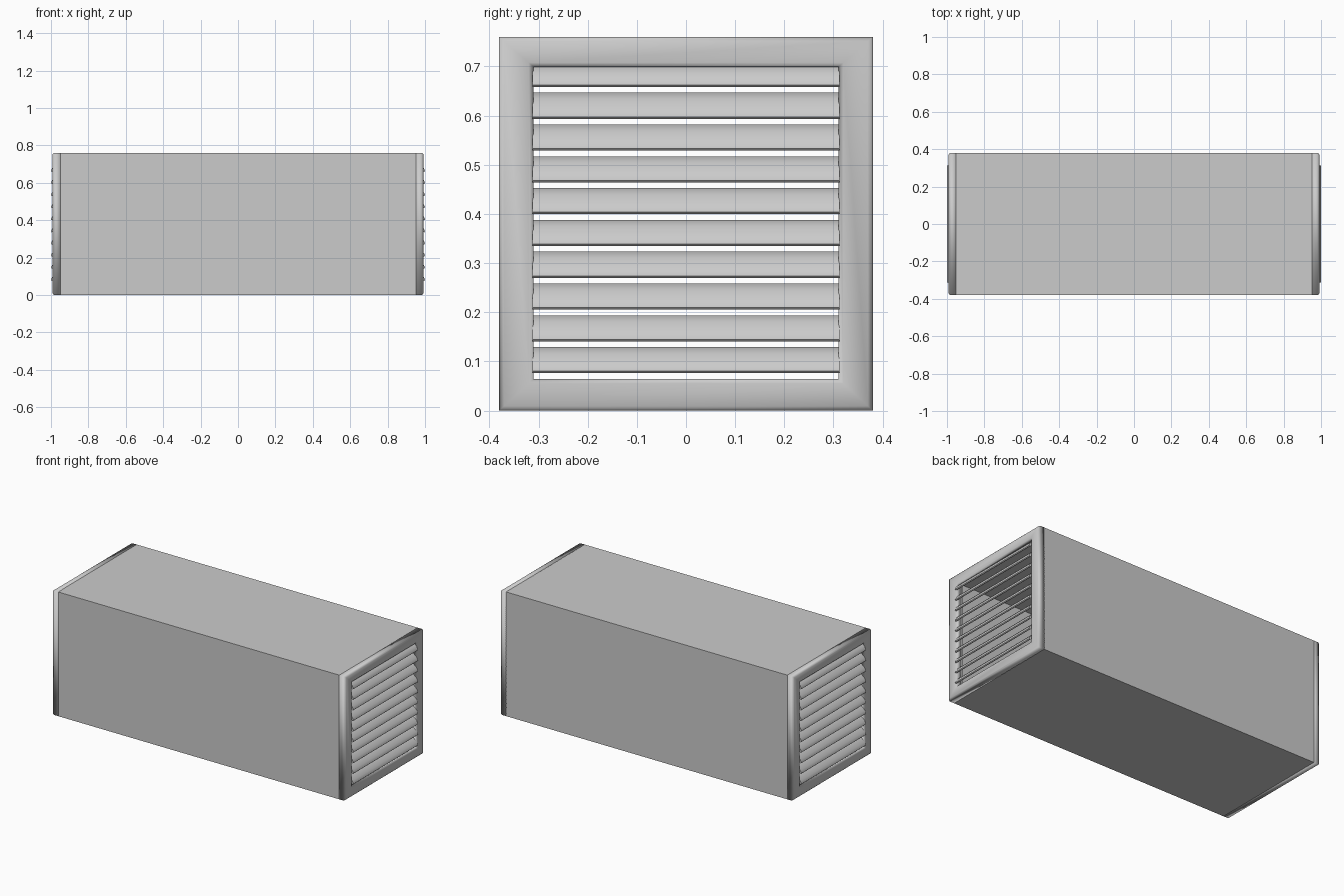
import bpy
import math

if "Cube" in bpy.data.objects:
    bpy.data.objects.remove(bpy.data.objects["Cube"])

HALF, TOP, MID = 0.38, 0.76, 0.38


def make(name, verts, faces, angle=50):
    mesh = bpy.data.meshes.new(name)
    mesh.from_pydata(verts, [], faces)
    mesh.update()
    ob = bpy.data.objects.new(name, mesh)
    bpy.context.collection.objects.link(ob)
    # consistent outward normals, smooth shading
    bpy.ops.object.select_all(action='DESELECT')
    bpy.context.view_layer.objects.active = ob
    ob.select_set(True)
    bpy.ops.object.mode_set(mode='EDIT')
    bpy.ops.mesh.select_all(action='SELECT')
    bpy.ops.mesh.normals_make_consistent(inside=False)
    bpy.ops.object.mode_set(mode='OBJECT')
    bpy.ops.object.shade_smooth_by_angle(angle=math.radians(angle))
    return ob


def square_sweep(name, profile, angle):
    """Sweep a closed (inset, x) profile around the square outline, mitred."""
    verts, faces, n = [], [], len(profile)
    for sy, sz in ((-1, -1), (1, -1), (1, 1), (-1, 1)):
        verts += [(x, sy * (HALF - d), MID + sz * (MID - d * (0.92 if sz < 0 else 0.87)))
                  for d, x in profile]
    for c in range(4):
        for i in range(n):
            j, k = (i + 1) % n, (c + 1) % 4
            faces.append((c * n + i, c * n + j, k * n + j, k * n + i))
    return make(name, verts, faces, angle)


# Hollow casing, open at both ends
square_sweep("casing", [(0, -0.952), (0, 0.952), (0.012, 0.952), (0.012, -0.952)], 30)

# Rounded frame around each opening
frame_profile = [(0, 0.95), (0, 0.98), (0.003, 0.987), (0.010, 0.992),
                 (0.060, 0.992), (0.067, 0.987), (0.070, 0.98), (0.070, 0.95)]

# Louvre cross-section: sloping blade, high inside, with a rounded lower nose (x, z)
slat_profile = [(0.948, 0.053), (0.954, 0.053), (0.975, 0.040), (0.992, 0.022),
                (0.999, 0.010), (1.0, 0.004), (0.996, 0.0), (0.990, 0.002),
                (0.980, 0.016), (0.966, 0.030), (0.948, 0.043)]


def slat(name, z):
    n = len(slat_profile)
    verts = [(x, y, z + min(h, 0.702 - z)) for y in (-0.312, 0.312) for x, h in slat_profile]
    faces = [(i, (i + 1) % n, n + (i + 1) % n, n + i) for i in range(n)]
    faces += [tuple(range(n)), tuple(range(n, 2 * n))]
    return make(name, verts, faces)


for side, turn in (("right", 0), ("left", math.pi)):
    square_sweep(side + "_frame", frame_profile, 95).rotation_euler.z = turn
    for i in range(10):
        slat(f"{side}_louvre_{i + 1}", 0.076 + i * 0.0647).rotation_euler.z = turn
